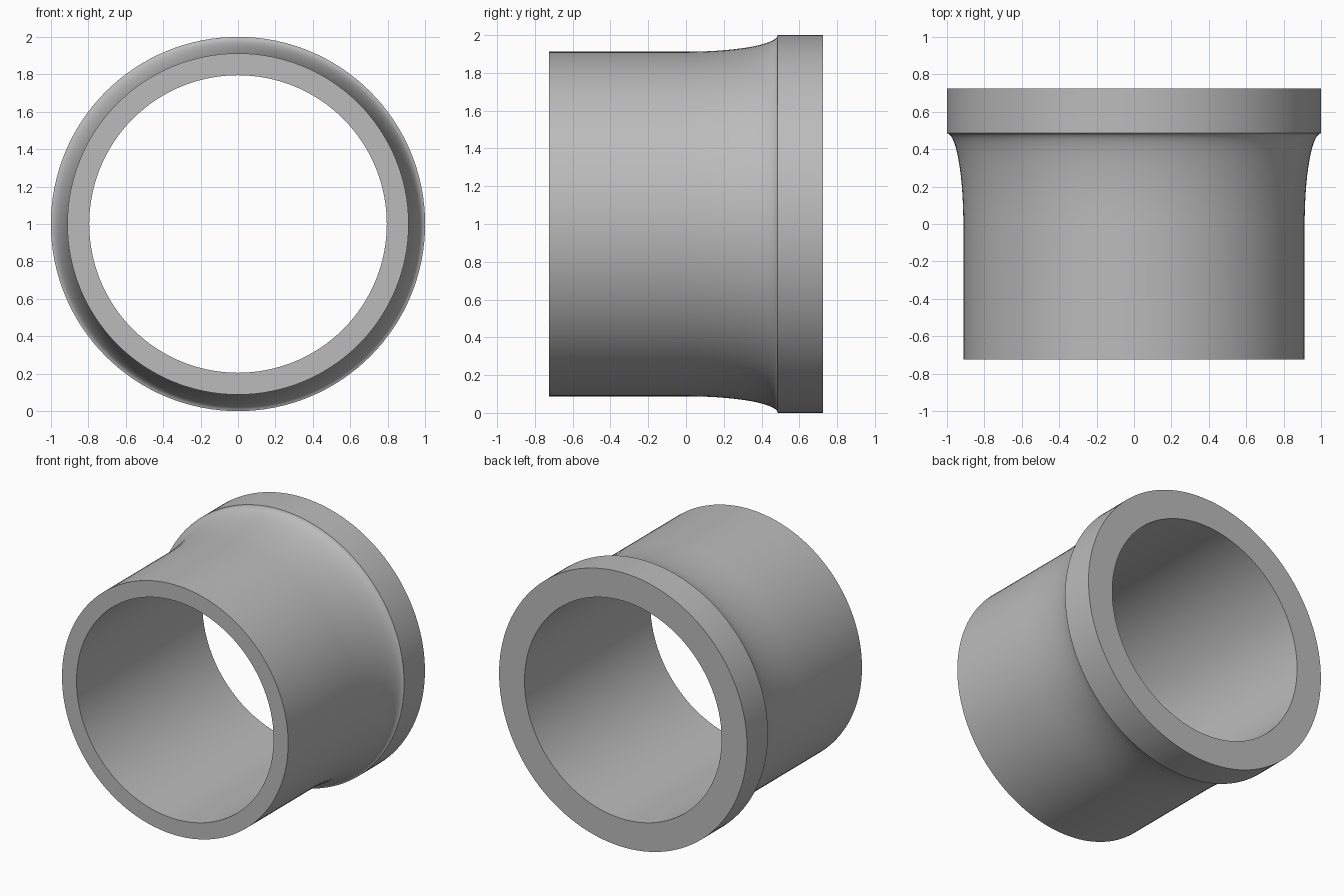
import bpy
import bmesh
from math import sin, cos, pi, radians
from mathutils import Vector

cube = bpy.data.objects.get("Cube")
if cube:
    bpy.data.objects.remove(cube, do_unlink=True)

BORE, BARREL, FLANGE = 0.795, 0.912, 1.0    # radii
HALF, STEP = 0.725, 0.485                   # half length, flange shoulder
SEGMENTS, FLARE_STEPS = 128, 14

# Material
grey = bpy.data.materials.new("plain grey")
grey.use_nodes = True
colour = (0.5, 0.5, 0.5, 1)
grey.diffuse_color = colour
grey.node_tree.nodes["Principled BSDF"].inputs["Base Color"].default_value = colour

# Cross-section as (radius, y): barrel, elliptical flare, flange, bore
profile = [(BORE, -HALF), (BARREL, -HALF)]
for i in range(FLARE_STEPS + 1):
    a = pi / 2 * i / FLARE_STEPS
    profile.append((FLANGE - (FLANGE - BARREL) * cos(a), STEP * sin(a)))
profile += [(FLANGE, HALF), (BORE, HALF)]

# Revolve the section around the y axis
bm = bmesh.new()
verts = [bm.verts.new((r, y, 1)) for r, y in profile]
edges = [bm.edges.new((v, verts[(i + 1) % len(verts)])) for i, v in enumerate(verts)]
bmesh.ops.spin(bm, geom=verts + edges, cent=Vector((0, 0, 1)), axis=Vector((0, 1, 0)),
               angle=2 * pi, steps=SEGMENTS, use_merge=True)
bmesh.ops.remove_doubles(bm, verts=bm.verts[:], dist=0.0001)
bmesh.ops.recalc_face_normals(bm, faces=bm.faces[:])

mesh = bpy.data.meshes.new("flanged_sleeve")
bm.to_mesh(mesh)
bm.free()
mesh.materials.append(grey)
sleeve = bpy.data.objects.new("flanged_sleeve", mesh)
bpy.context.collection.objects.link(sleeve)

# Smooth round surfaces, crisp rims
bpy.ops.object.select_all(action="DESELECT")
sleeve.select_set(True)
bpy.context.view_layer.objects.active = sleeve
bpy.ops.object.shade_smooth_by_angle(angle=radians(30))
